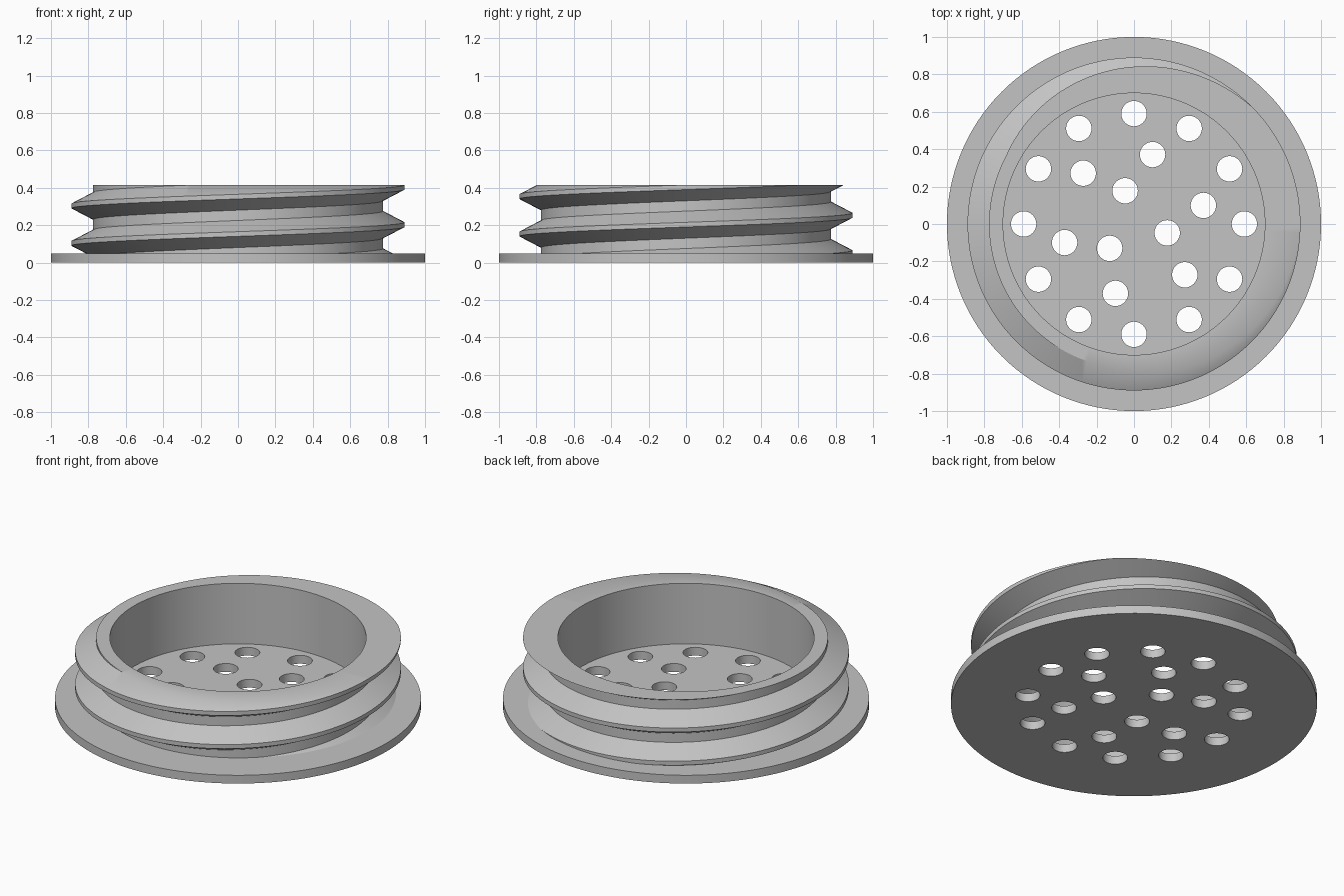
import bpy, bmesh
from math import cos, sin, pi, radians
from mathutils import Matrix, Vector

cube = bpy.data.objects.get("Cube")
if cube:
    bpy.data.objects.remove(cube, do_unlink=True)

FLANGE_TOP, TOP = 0.05, 0.415
ROOT, CREST, BORE = 0.775, 0.89, 0.70
PITCH, STEPS, TURNS = 0.2, 120, 5

grey = bpy.data.materials.new("plain grey")
grey.use_nodes = True
grey.diffuse_color = (0.55, 0.55, 0.55, 1)
grey.node_tree.nodes["Principled BSDF"].inputs["Base Color"].default_value = grey.diffuse_color


def finish(bm, name):
    bmesh.ops.recalc_face_normals(bm, faces=bm.faces[:])
    mesh = bpy.data.meshes.new(name)
    bm.to_mesh(mesh)
    bm.free()
    mesh.materials.append(grey)
    obj = bpy.data.objects.new(name, mesh)
    bpy.context.collection.objects.link(obj)
    bpy.ops.object.select_all(action='DESELECT')
    obj.select_set(True)
    bpy.context.view_layer.objects.active = obj
    bpy.ops.object.shade_smooth_by_angle(angle=radians(30))
    return obj


def circle(bm, radius, segments, x=0, y=0, z=0):
    verts = bmesh.ops.create_circle(bm, radius=radius, segments=segments,
                                    matrix=Matrix.Translation((x, y, z)))["verts"]
    return list({e for v in verts for e in v.link_edges})


# Flange disc with three rings of drain holes: count, ring radius, start angle
bm = bmesh.new()
outline = circle(bm, 1.0, 128)
for count, ring, start in ((12, 0.59, 0), (6, 0.384, 15), (3, 0.184, 105)):
    for k in range(count):
        a = radians(start) + 2 * pi * k / count
        outline += circle(bm, 0.068, 32, ring * cos(a), ring * sin(a))
bmesh.ops.triangle_fill(bm, edges=outline, use_beauty=True, normal=(0, 0, 1))
raised = bmesh.ops.extrude_face_region(bm, geom=bm.faces[:], use_keep_orig=True)["geom"]
bmesh.ops.translate(bm, vec=(0, 0, FLANGE_TOP),
                    verts=[g for g in raised if isinstance(g, bmesh.types.BMVert)])
finish(bm, "perforated_flange")

# Threaded collar: sweep the tooth profile along a helix
bm = bmesh.new()
tooth = ((ROOT, -0.0725), (CREST, -0.0125), (CREST, 0.0125), (ROOT, 0.0725))
rows = []
for i in range(STEPS * (TURNS + 1) + 1):
    a = 2 * pi * i / STEPS
    lift = 0.203 + PITCH * (i / STEPS - 2)
    rows.append([bm.verts.new((r * cos(a), r * sin(a), lift + z)) for r, z in tooth])
for i in range(STEPS * TURNS):
    near = rows[i] + [rows[i + STEPS][0]]
    far = rows[i + 1] + [rows[i + STEPS + 1][0]]
    for j in range(4):
        bm.faces.new((near[j], far[j], far[j + 1], near[j + 1]))
bmesh.ops.delete(bm, geom=[v for v in bm.verts if not v.link_faces], context='VERTS')

# Trim the thread flat at both ends, then add the bore and the end rings
SUNK = FLANGE_TOP - 0.01
for z, up in ((TOP, 1), (SUNK, -1)):
    bmesh.ops.bisect_plane(bm, geom=bm.verts[:] + bm.edges[:] + bm.faces[:],
                           plane_co=(0, 0, z), plane_no=(0, 0, up), clear_outer=True)
bmesh.ops.remove_doubles(bm, verts=bm.verts[:], dist=0.0002)


def rim(z):
    return [e for e in bm.edges if e.is_boundary
            and all(abs(v.co.z - z) < 0.0005 for v in e.verts)]


outer = {z: rim(z) for z in (TOP, SUNK)}
bore = {z: circle(bm, BORE, 128, z=z) for z in (TOP, SUNK)}
for z in (TOP, SUNK):
    bmesh.ops.triangle_fill(bm, edges=outer[z] + bore[z], use_beauty=True, normal=(0, 0, 1))
bmesh.ops.bridge_loops(bm, edges=bore[TOP] + bore[SUNK])
finish(bm, "threaded_collar")
